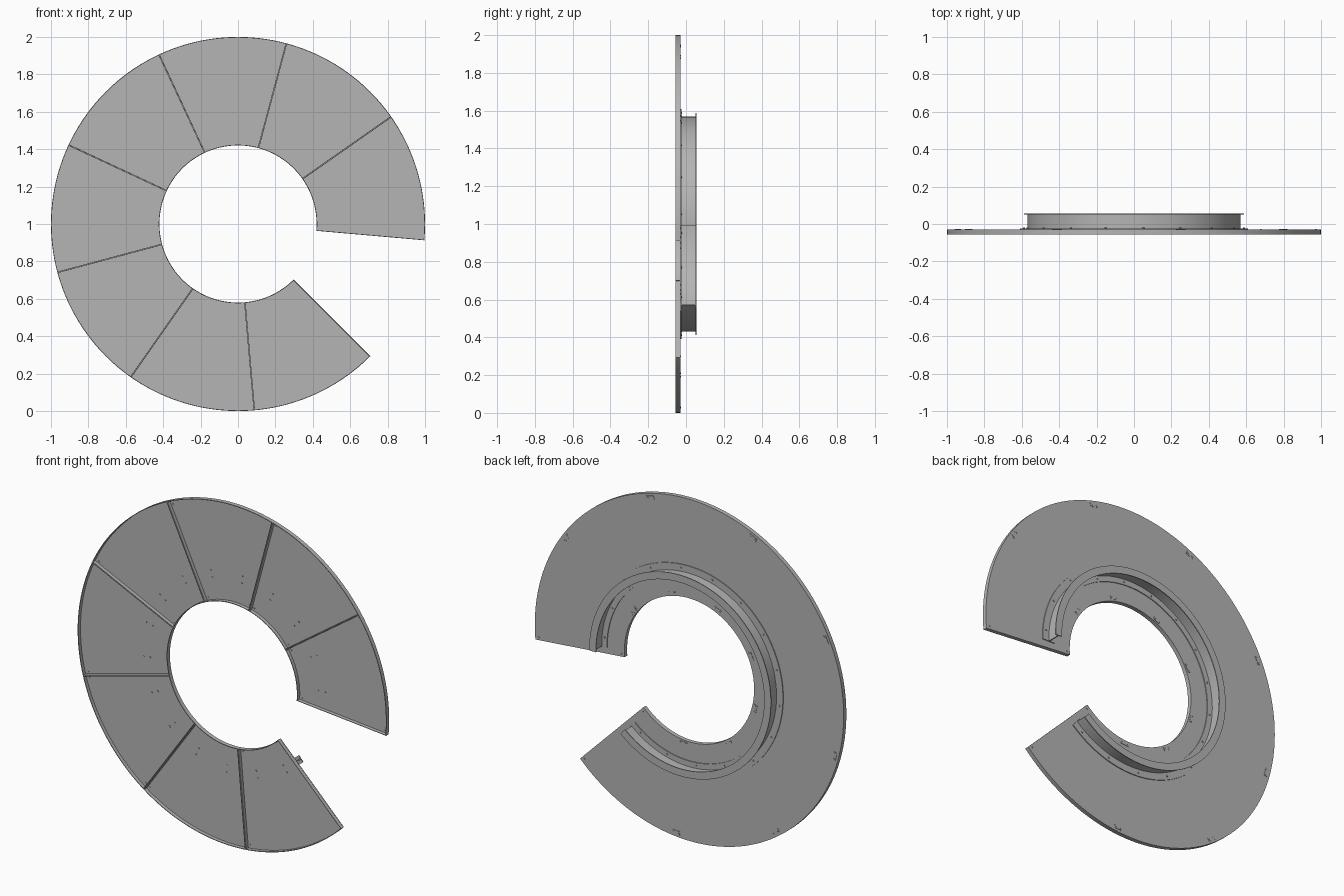
import bpy, bmesh
from math import radians, cos, sin, tau
from mathutils import Matrix, Vector

cube = bpy.data.objects.get("Cube")
if cube:
    bpy.data.objects.remove(cube, do_unlink=True)

CENTRE = Vector((0, 0, 1))
R_IN, R_OUT = 0.42, 1.0
FRONT, BACK, SHEET = -0.055, -0.03, 0.004
START, STEP, COUNT = -5, 40, 8


def material(name, value):
    m = bpy.data.materials.new(name)
    m.use_nodes = True
    colour = (value, value, value, 1)
    m.diffuse_color = colour
    m.node_tree.nodes["Principled BSDF"].inputs["Base Color"].default_value = colour
    return m


STEEL = material("grey steel", 0.46)


def at(r, y, deg):
    a = radians(deg)
    return CENTRE + Vector((r * cos(a), y, r * sin(a)))


def sweep(bm, profile, a0, a1, steps):
    """Turn a closed (radius, y) profile about the disc axis."""
    rings = []
    for i in range(steps + 1):
        deg = a0 + (a1 - a0) * i / steps
        rings.append([bm.verts.new(at(r, y, deg)) for r, y in profile])
    n = len(profile)
    for a, b in zip(rings, rings[1:]):
        for k in range(n):
            j = (k + 1) % n
            bm.faces.new((a[k], a[j], b[j], b[k]))
    bm.faces.new(rings[0])
    bm.faces.new(rings[-1][::-1])


def rect(r0, r1, y0, y1):
    return [(r0, y0), (r1, y0), (r1, y1), (r0, y1)]


def box(bm, r, y, deg, offset, size):
    """Box aligned to the radius at deg, shifted sideways by offset."""
    m = (Matrix.Translation(CENTRE) @ Matrix.Rotation(-radians(deg), 4, 'Y')
         @ Matrix.Translation((r, y, offset)) @ Matrix.Diagonal((*size, 1)))
    bmesh.ops.create_cube(bm, size=1, matrix=m)


def bolt(bm, r, deg, offset, y0, y1, radius=0.005):
    m = (Matrix.Translation(CENTRE) @ Matrix.Rotation(-radians(deg), 4, 'Y')
         @ Matrix.Translation((r, (y0 + y1) / 2, offset))
         @ Matrix.Rotation(tau / 4, 4, 'X'))
    bmesh.ops.create_cone(bm, cap_ends=True, segments=10, radius1=radius,
                          radius2=radius, depth=y1 - y0, matrix=m)


def finish(bm, name):
    bmesh.ops.recalc_face_normals(bm, faces=bm.faces)
    mesh = bpy.data.meshes.new(name)
    bm.to_mesh(mesh)
    bm.free()
    mesh.materials.append(STEEL)
    ob = bpy.data.objects.new(name, mesh)
    bpy.context.collection.objects.link(ob)
    bpy.ops.object.select_all(action='DESELECT')
    ob.select_set(True)
    bpy.context.view_layer.objects.active = ob
    bpy.ops.object.shade_smooth_by_angle(angle=radians(30))
    return ob


# Tray panels: back sheet, curved rims and straight side flanges facing forward
floor = BACK - SHEET
for i in range(COUNT):
    a0 = START + STEP * i
    a1 = a0 + STEP
    bm = bmesh.new()
    sweep(bm, rect(R_IN, R_OUT, floor, BACK), a0, a1, 24)
    sweep(bm, rect(R_IN, R_IN + SHEET, FRONT, floor), a0, a1, 24)
    sweep(bm, rect(R_OUT - SHEET, R_OUT, FRONT, floor), a0, a1, 24)
    for deg, side in ((a0, 1), (a1, -1)):
        box(bm, (R_IN + R_OUT) / 2, (FRONT + floor) / 2, deg, side * 0.0025,
            (R_OUT - R_IN - SHEET, floor - FRONT, 0.003))
    finish(bm, f"panel_{i + 1}")

# Curved I-section rail on the back
foot, top = BACK + 0.005, 0.055
rail = [(0.53, BACK), (0.61, BACK), (0.61, foot), (0.569, foot),
        (0.569, top - 0.005), (0.588, top - 0.005), (0.588, top), (0.545, top),
        (0.545, top - 0.005), (0.563, top - 0.005), (0.563, foot), (0.53, foot)]
bm = bmesh.new()
sweep(bm, rail, START + 4, START + STEP * COUNT - 4, 192)
finish(bm, "rail")

# Bolts holding the rail, in pairs either side of its web
bm = bmesh.new()
for i in range(COUNT):
    for turn in (10, 30):
        for r in (0.547, 0.59):
            bolt(bm, r, START + STEP * i + turn, 0, floor - 0.003, foot + 0.005)
finish(bm, "rail_bolts")

# Corner bolts on every panel
bm = bmesh.new()
for i in range(COUNT):
    for deg, side in ((START + STEP * i, 1), (START + STEP * (i + 1), -1)):
        for r in (R_IN + 0.02, R_OUT - 0.025):
            bolt(bm, r, deg, side * 0.016, floor - 0.003, BACK + 0.004, 0.004)
finish(bm, "corner_bolts")

# Small joining plates across the seams on the back
bm = bmesh.new()
for i in range(1, COUNT):
    for r in (R_IN + 0.02, R_OUT - 0.025):
        box(bm, r, BACK + 0.001, START + STEP * i, 0, (0.022, 0.002, 0.05))
finish(bm, "joint_plates")
